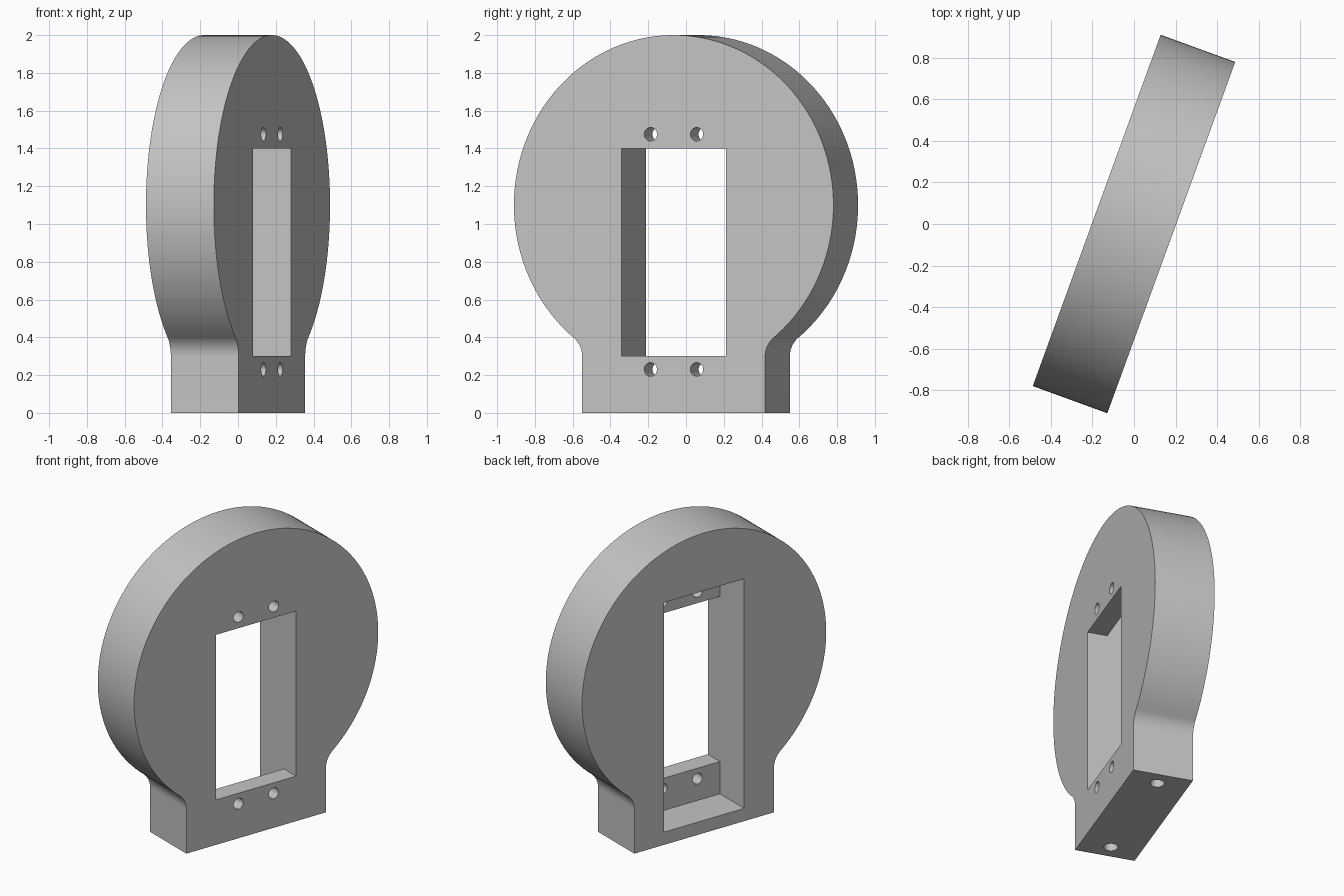
import bpy
import bmesh
from math import radians, pi, sin, cos, atan2, sqrt
from mathutils import Matrix, Vector

if "Cube" in bpy.data.objects:
    bpy.data.objects.remove(bpy.data.objects["Cube"], do_unlink=True)

THICK = 0.382          # plate thickness (local x)
RADIUS, MID_Z = 0.9, 1.1
FOOT = 0.515           # half width of the foot
FILLET = 0.13
WEB = 0.127            # front wall left behind the rear pocket
WINDOW = 0.295         # half width of the window
FRONT = THICK / 2


def arc(cy, cz, r, start, end, steps):
    angles = [start + (end - start) * i / steps for i in range(steps + 1)]
    return [(cy + r * cos(a), cz + r * sin(a)) for a in angles]


def new_object(name, bm):
    bmesh.ops.recalc_face_normals(bm, faces=bm.faces)
    mesh = bpy.data.meshes.new(name)
    bm.to_mesh(mesh)
    bm.free()
    obj = bpy.data.objects.new(name, mesh)
    bpy.context.collection.objects.link(obj)
    return obj


def box(name, x0, x1, y0, y1, z0, z1):
    bm = bmesh.new()
    centre = Vector((x0 + x1, y0 + y1, z0 + z1)) / 2
    size = Matrix.Diagonal((x1 - x0, y1 - y0, z1 - z0, 1))
    bmesh.ops.create_cube(bm, size=1, matrix=Matrix.Translation(centre) @ size)
    return new_object(name, bm)


def rod(name, centre, radius, length, axis):
    bm = bmesh.new()
    turn = Matrix.Rotation(pi / 2, 4, "Y") if axis == "X" else Matrix()
    bmesh.ops.create_cone(bm, cap_ends=True, segments=32, radius1=radius, radius2=radius,
                          depth=length, matrix=Matrix.Translation(centre) @ turn)
    return new_object(name, bm)


# Outline: foot, concave fillets and round head
reach = FOOT + FILLET
fillet_z = MID_Z - sqrt((RADIUS + FILLET) ** 2 - reach ** 2)
phi = atan2(MID_Z - fillet_z, reach)
right_fillet = arc(reach, fillet_z, FILLET, pi, pi - phi, 12)
head = arc(0, MID_Z, RADIUS, -phi, pi + phi, 128)
left_fillet = [(-y, z) for y, z in reversed(right_fillet)]
outline = [(FOOT, 0)] + right_fillet + head[1:-1] + left_fillet + [(-FOOT, 0)]

bm = bmesh.new()
face = bm.faces.new([bm.verts.new((-FRONT, y, z)) for y, z in outline])
extruded = bmesh.ops.extrude_face_region(bm, geom=[face])["geom"]
bmesh.ops.translate(bm, vec=(THICK, 0, 0),
                    verts=[v for v in extruded if isinstance(v, bmesh.types.BMVert)])
plate = new_object("mounting_plate", bm)

# Window, taller rear pocket, screw holes and blind holes under the foot
cutters = [
    box("window_cutter", -0.3, 0.3, -WINDOW, WINDOW, 0.3, 1.4),
    box("pocket_cutter", -0.3, FRONT - WEB, -WINDOW, WINDOW, 0.085, 1.615),
]
for side in (-1, 1):
    for z in (0.23, 1.475):
        cutters.append(rod("screw_hole_cutter", (FRONT - WEB / 2, side * 0.13, z),
                           0.036, 0.2, "X"))
    cutters.append(rod("foot_hole_cutter", (0, side * 0.41, 0.1), 0.043, 0.4, "Z"))

bpy.context.view_layer.objects.active = plate
for cutter in cutters:
    cutter.hide_render = True
    mod = plate.modifiers.new("cut", "BOOLEAN")
    mod.operation = "DIFFERENCE"
    mod.solver = "EXACT"
    mod.object = cutter
    bpy.ops.object.modifier_apply(modifier=mod.name)
    bpy.data.objects.remove(cutter, do_unlink=True)

# Material
grey = bpy.data.materials.new("light_grey")
grey.use_nodes = True
colour = (0.55, 0.55, 0.55, 1)
grey.diffuse_color = colour
grey.node_tree.nodes["Principled BSDF"].inputs["Base Color"].default_value = colour
plate.data.materials.clear()
plate.data.materials.append(grey)

# Turn the plate on its foot and smooth the round surfaces
plate.data.transform(Matrix.Rotation(radians(-20), 4, "Z"))
for obj in bpy.context.selected_objects:
    obj.select_set(False)
plate.select_set(True)
bpy.ops.object.shade_smooth_by_angle(angle=radians(30))
